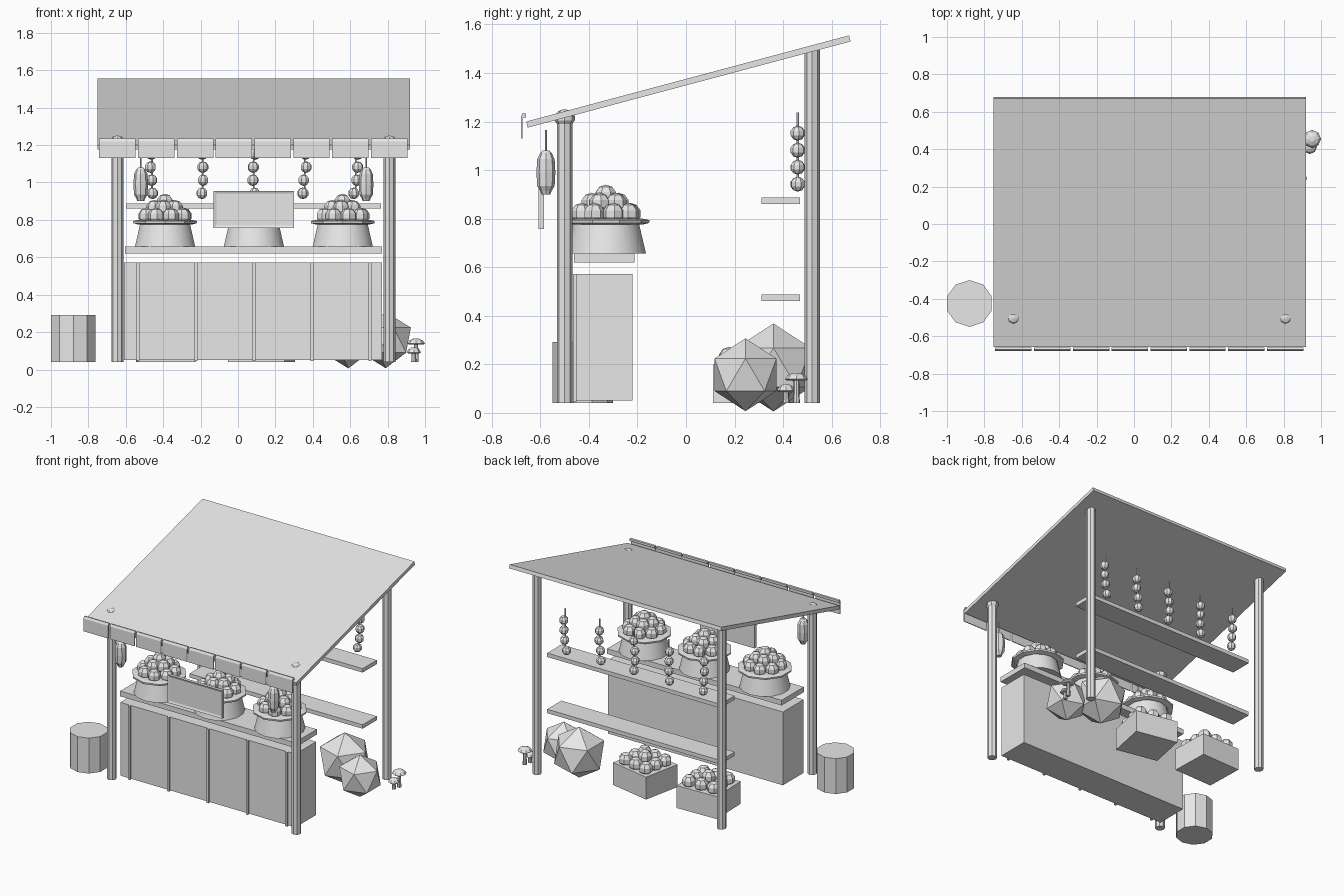
import bpy, bmesh, math, random
from mathutils import Matrix, Vector

if "Cube" in bpy.data.objects:
    bpy.data.objects.remove(bpy.data.objects["Cube"])

random.seed(4)
grey = bpy.data.materials.new("light_grey")
grey.diffuse_color = (0.8, 0.8, 0.8, 1)
grey.use_nodes = True
grey.node_tree.nodes["Principled BSDF"].inputs["Base Color"].default_value = grey.diffuse_color


def finish(name, bm, smooth=False):
    bmesh.ops.recalc_face_normals(bm, faces=bm.faces[:])
    me = bpy.data.meshes.new(name)
    bm.to_mesh(me)
    bm.free()
    me.materials.append(grey)
    ob = bpy.data.objects.new(name, me)
    bpy.context.collection.objects.link(ob)
    if smooth:
        bpy.ops.object.select_all(action='DESELECT')
        ob.select_set(True)
        bpy.context.view_layer.objects.active = ob
        bpy.ops.object.shade_smooth_by_angle(angle=math.radians(40))
    return ob


def box(name, x0, x1, y0, y1, z0, z1):
    bm = bmesh.new()
    size = Matrix.Diagonal((x1 - x0, y1 - y0, z1 - z0, 1))
    centre = Matrix.Translation(((x0 + x1) / 2, (y0 + y1) / 2, (z0 + z1) / 2))
    bmesh.ops.create_cube(bm, size=1, matrix=centre @ size)
    return finish(name, bm)


def lathe(name, x, y, profile, sides, smooth=False):
    """Closed solid from (radius, height) rings around a vertical axis."""
    bm = bmesh.new()
    rings = [[bm.verts.new((x + r * math.sin(2 * math.pi * i / sides),
                            y + r * math.cos(2 * math.pi * i / sides), z))
              for i in range(sides)] for r, z in profile]
    for a, b in zip(rings, rings[1:]):
        for i in range(sides):
            j = (i + 1) % sides
            bm.faces.new((a[i], a[j], b[j], b[i]))
    bm.faces.new(rings[0])
    bm.faces.new(rings[-1])
    return finish(name, bm, smooth)


def balls(name, points, r, seg=7, rings=5):
    bm = bmesh.new()
    for p in points:
        spin = Matrix.Rotation(random.uniform(0, 6), 4, 'Z')
        bmesh.ops.create_uvsphere(bm, u_segments=seg, v_segments=rings, radius=r,
                                  matrix=Matrix.Translation(p) @ spin)
    return finish(name, bm)


def ring(cx, cy, z, r, n, start=0.0):
    return [Vector((cx + r * math.cos(start + 2 * math.pi * i / n),
                    cy + r * math.sin(start + 2 * math.pi * i / n), z)) for i in range(n)]


def extrude_x(name, outline, x0, x1):
    bm = bmesh.new()
    a = [bm.verts.new((x0, y, z)) for y, z in outline]
    b = [bm.verts.new((x1, y, z)) for y, z in outline]
    bm.faces.new(a)
    bm.faces.new(b)
    for i in range(len(a)):
        j = (i + 1) % len(a)
        bm.faces.new((a[i], a[j], b[j], b[i]))
    return finish(name, bm)


# sloping roof and hanging valance flaps
extrude_x("roof", [(-0.652, 1.175), (0.678, 1.53), (0.672, 1.555), (-0.658, 1.20)], -0.75, 0.92)
flap = [(-0.68, 1.13), (-0.674, 1.13), (-0.674, 1.208), (-0.669, 1.217), (-0.66, 1.217),
        (-0.66, 1.233), (-0.672, 1.235), (-0.68, 1.22)]
for i in range(8):
    x = -0.742 + 0.2075 * i
    extrude_x("valance_flap", flap, x, x + 0.195)

# posts, the front pair capped with a collar
for x in (-0.645, 0.81):
    lathe("front_post", x, -0.5, [(0.032, 0.04), (0.032, 1.2)], 8)
    lathe("front_post_cap", x, -0.5, [(0.028, 1.185), (0.042, 1.205), (0.042, 1.222),
                                      (0.026, 1.243), (0.006, 1.25)], 8)
    lathe("back_post", x, 0.52, [(0.031, 0.04), (0.031, 1.495)], 8)

# counter with battens and a floating top
box("counter_body", -0.61, 0.77, -0.453, -0.22, 0.05, 0.572)
for i in range(5):
    x = -0.535 + 0.31 * i
    box("counter_batten", x - 0.008, x + 0.008, -0.465, -0.45, 0.045, 0.572)
box("counter_top", -0.605, 0.77, -0.462, -0.212, 0.62, 0.657)

# back shelves
for z in (0.46, 0.86):
    box("shelf", -0.6, 0.765, 0.31, 0.47, z, z + 0.028)

# baskets heaped with produce
for x in (-0.39, 0.085, 0.56):
    y = -0.33
    lathe("basket", x, y, [(0.165, 0.657), (0.134, 0.79)], 14, True)
    lathe("basket_rim", x, y, [(0.15, 0.775), (0.178, 0.782), (0.18, 0.794), (0.15, 0.8)], 10)
    heap = (ring(x, y, 0.82, 0.105, 8, 0.3) + ring(x, y, 0.862, 0.058, 5, 0.8)
            + [Vector((x, y, 0.895))])
    balls("basket_produce", heap, 0.045)

# sign board with a recessed panel
sign = box("sign", -0.13, 0.30, -0.607, -0.585, 0.757, 0.955)
bm = bmesh.new()
bm.from_mesh(sign.data)
front = [f for f in bm.faces if f.normal.y < -0.9]
bmesh.ops.inset_region(bm, faces=front, thickness=0.02, depth=-0.006)
bm.to_mesh(sign.data)
bm.free()

# hanging lanterns under the front eave
for x in (-0.52, 0.685):
    lathe("lantern", x, -0.577, [(0.018, 0.9), (0.024, 0.915), (0.036, 0.935), (0.039, 0.99),
                                 (0.036, 1.045), (0.024, 1.07), (0.014, 1.08)], 8)
    lathe("lantern_cord", x, -0.577, [(0.004, 1.075), (0.004, 1.165)], 6)

# strings of bulbs over the shelves
for i in range(5):
    x = -0.46 + 0.2725 * i
    pts = [Vector((x + random.uniform(-0.012, 0.012), 0.46, 0.942 + 0.07 * k)) for k in range(4)]
    balls("garland_bulbs", pts, 0.031, 8, 5)
    lathe("garland_cord", x, 0.46, [(0.005, 0.92), (0.005, 1.238)], 6)

# barrel beside the stall
lathe("barrel", -0.88, -0.425, [(0.125, 0.04), (0.125, 0.292)], 10)

# produce crates on the ground behind the counter
for cx, cy, turn in ((-0.385, 0.295, 0.03), (0.125, 0.28, -0.2)):
    place = Matrix.Translation((cx, cy, 0)) @ Matrix.Rotation(turn, 4, 'Z')
    crate = box("crate", -0.155, 0.155, -0.14, 0.14, 0.04, 0.2)
    crate.data.transform(place)
    pts = [place @ Vector((0.095 * i, 0.085 * j, 0.225 + (0.025 if i == j == 0 else 0)))
           for i in (-1, 0, 1) for j in (-1, 0, 1)]
    balls("crate_produce", pts, 0.047)

# rocks
for x, y, z, r in ((0.79, 0.245, 0.157, 0.15), (0.59, 0.36, 0.187, 0.181)):
    bm = bmesh.new()
    bmesh.ops.create_icosphere(bm, subdivisions=1, radius=r, matrix=Matrix.Translation((x, y, z)))
    finish("rock", bm)

# mushrooms by the back post
for x, y, r, top in ((0.952, 0.455, 0.048, 0.165), (0.94, 0.412, 0.038, 0.118)):
    lathe("mushroom_stem", x, y, [(0.014, 0.04), (0.011, top - 0.025)], 8)
    lathe("mushroom_cap", x, y, [(r * 0.8, top - 0.032), (r, top - 0.026), (r * 0.75, top - 0.01),
                                 (r * 0.3, top)], 8)
